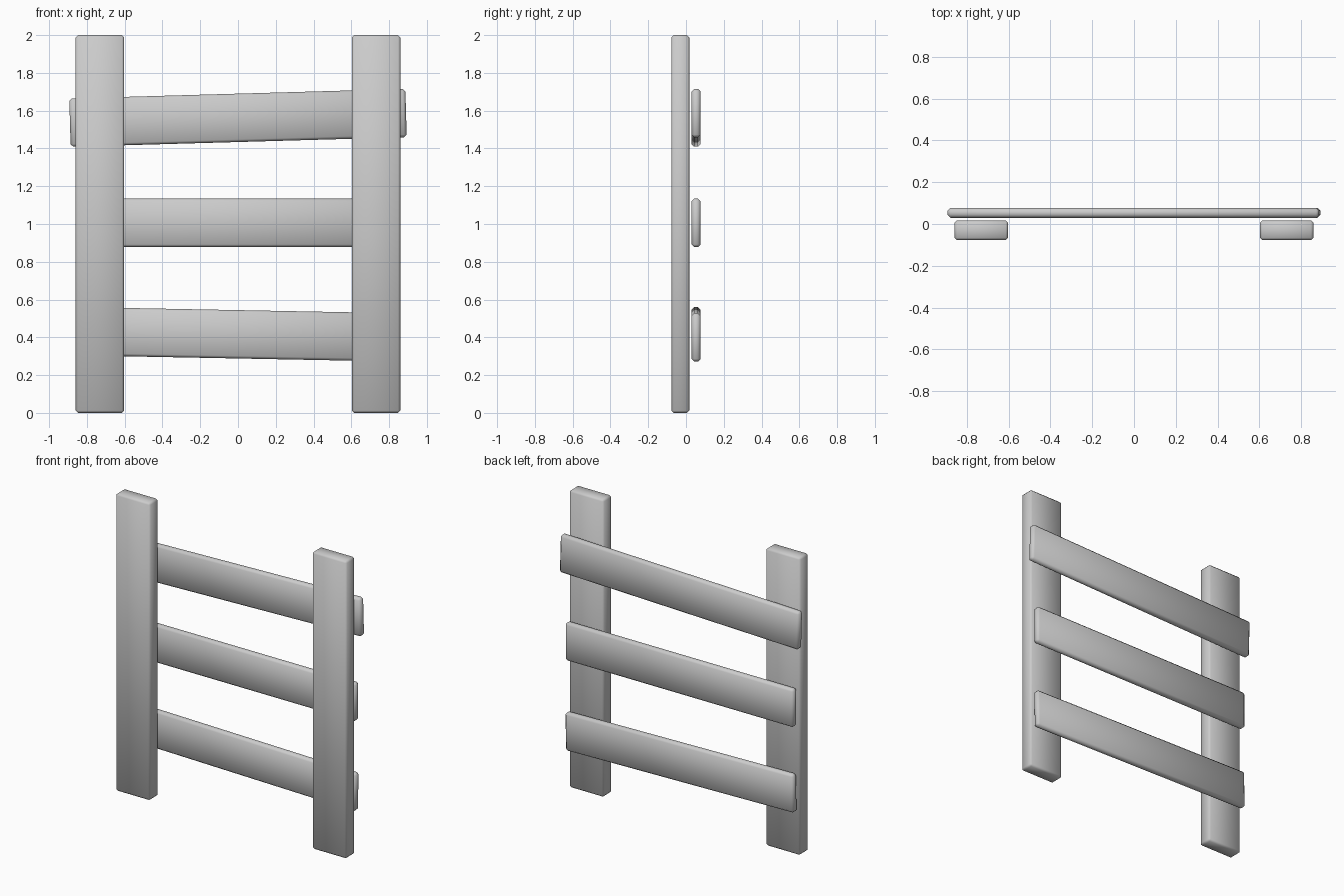
import bpy
import math

if "Cube" in bpy.data.objects:
    bpy.data.objects.remove(bpy.data.objects["Cube"])


def plank(name, size, loc, tilt=0.0, bevel=0.012):
    """Softly bevelled board, tilted (degrees) in the front plane."""
    bpy.ops.mesh.primitive_cube_add(size=1, location=loc)
    ob = bpy.context.object
    ob.name = name
    ob.scale = size
    bpy.ops.object.transform_apply(location=False, rotation=False, scale=True)
    mod = ob.modifiers.new("edge_bevel", 'BEVEL')
    mod.width = bevel
    mod.segments = 1
    bpy.ops.object.modifier_apply(modifier=mod.name)
    ob.rotation_euler.y = math.radians(-tilt)
    bpy.ops.object.shade_smooth_by_angle(angle=math.radians(60))
    return ob


# Upright posts
for side, label in ((-1, "left"), (1, "right")):
    plank(f"{label}_post", (0.257, 0.095, 2.0), (side * 0.731, -0.03, 1.0))

# Crooked rails behind the posts: name, length, centre height, tilt
for name, length, z, tilt in (
    ("bottom_rail", 1.70, 0.416, -1.1),
    ("middle_rail", 1.70, 1.006, 0.0),
    ("top_rail", 1.78, 1.562, 1.63),
):
    plank(name, (length, 0.048, 0.256), (0, 0.0535, z), tilt, 0.014)
